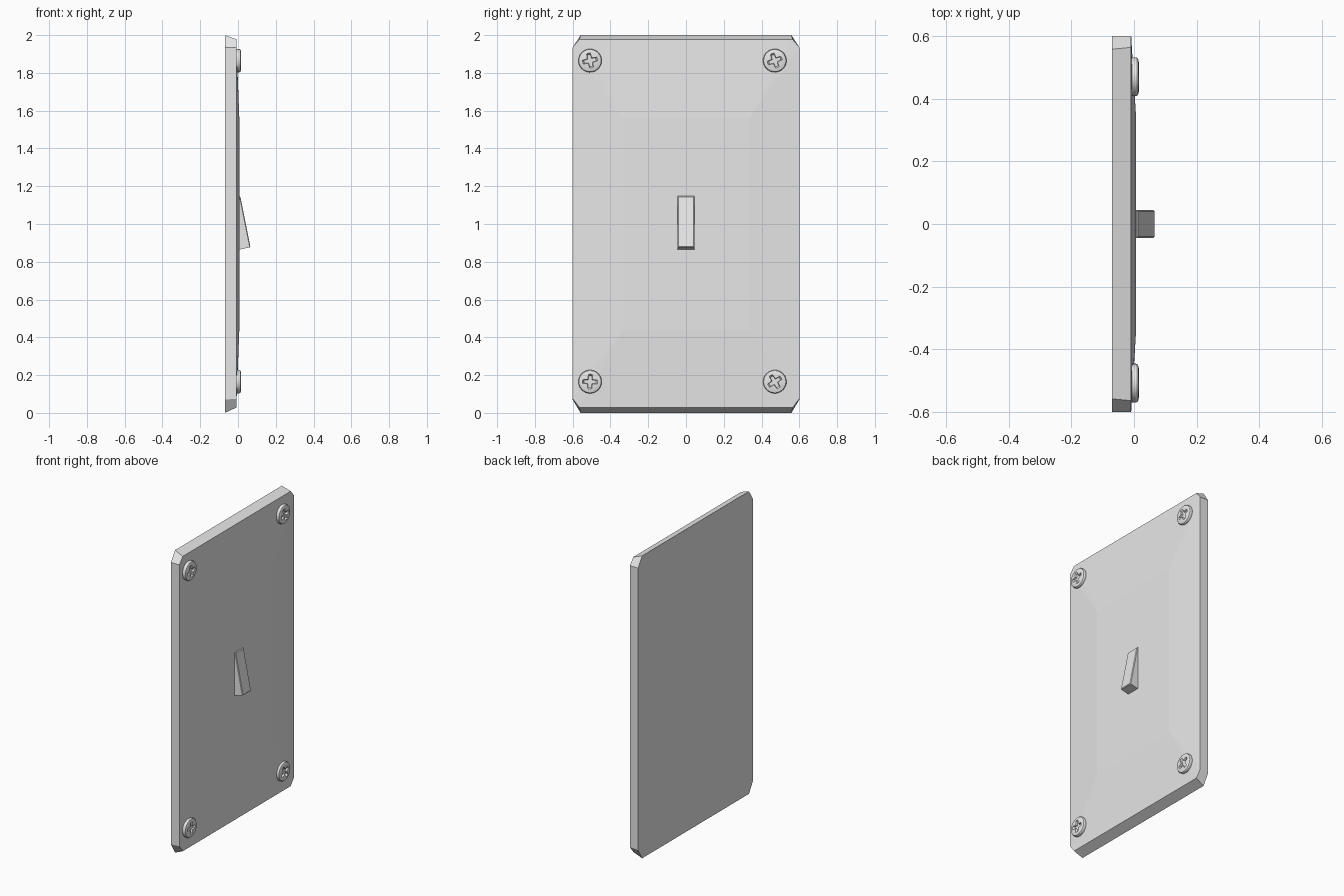
import bpy, bmesh, math

if "Cube" in bpy.data.objects:
    bpy.data.objects.remove(bpy.data.objects["Cube"])

# One plain grey for every part
grey = bpy.data.materials.new("light grey")
grey.diffuse_color = (0.8, 0.8, 0.8, 1)
grey.use_nodes = True
grey.node_tree.nodes["Principled BSDF"].inputs["Base Color"].default_value = grey.diffuse_color


def finish(name, bm, smooth=None):
    bmesh.ops.remove_doubles(bm, verts=bm.verts, dist=1e-5)
    bmesh.ops.recalc_face_normals(bm, faces=bm.faces)
    me = bpy.data.meshes.new(name)
    bm.to_mesh(me)
    bm.free()
    me.materials.append(grey)
    ob = bpy.data.objects.new(name, me)
    bpy.context.collection.objects.link(ob)
    if smooth:
        bpy.ops.object.select_all(action='DESELECT')
        ob.select_set(True)
        bpy.context.view_layer.objects.active = ob
        bpy.ops.object.shade_smooth_by_angle(angle=math.radians(smooth))
    return ob


def loft(bm, rings):
    """Skin a list of equal-length point rings and cap both ends."""
    vs = [[bm.verts.new(p) for p in r] for r in rings]
    n = len(vs[0])
    for a, b in zip(vs, vs[1:]):
        for i in range(n):
            j = (i + 1) % n
            bm.faces.new((a[i], a[j], b[j], b[i]))
    bm.faces.new(vs[0])
    bm.faces.new(vs[-1])


def outline(x, hy, z0, z1, cy, cz0, cz1):
    """Rectangle facing +x with cut corners."""
    return [(x, hy, z0 + cz0), (x, hy, z1 - cz1), (x, hy - cy, z1), (x, -hy + cy, z1),
            (x, -hy, z1 - cz1), (x, -hy, z0 + cz0), (x, -hy + cy, z0), (x, hy - cy, z0)]


# Wall plate: back edge, front edge, shallow raised field
bm = bmesh.new()
loft(bm, [outline(-0.07, 0.6, 0.0, 2.0, 0.042, 0.07, 0.065),
          outline(-0.009, 0.6, 0.028, 1.978, 0.036, 0.047, 0.043),
          outline(0.007, 0.335, 0.44, 1.56, 0, 0, 0)])
bmesh.ops.dissolve_degenerate(bm, dist=1e-5, edges=bm.edges)
finish("wall_plate", bm)

# Toggle lever: wedge profile extruded across y
bm = bmesh.new()
profile = [(-0.01, 1.147), (0.012, 1.147), (0.066, 0.877), (0.0, 0.863), (-0.01, 0.863)]
loft(bm, [[(x, y, z) for x, z in profile] for y in (-0.044, 0.044)])
edges = [e for e in bm.edges if all(v.co.x > 0.005 for v in e.verts)]
bmesh.ops.bevel(bm, geom=edges, offset=0.004, segments=1, affect='EDGES')
finish("toggle_lever", bm)


# Cross-head screws: rounded head with a recessed cross
CROSS = [0.040, 0.040, 0.023, 0.018, 0.023, 0.040]


def screw(name, y, z, turn):
    def ring(x, radius):
        pts = []
        for i in range(24):
            a = math.radians(15 * i - 7.5 + turn)
            r = radius(i)
            pts.append((x, y + r * math.cos(a), z + r * math.sin(a)))
        return pts
    levels = [(-0.02, 0.062), (0.007, 0.062), (0.012, 0.059), (0.015, 0.052)]
    rings = [ring(x, lambda i, r=r: r) for x, r in levels]
    rings.append(ring(0.0155, lambda i: CROSS[i % 6]))
    rings.append(ring(0.004, lambda i: CROSS[i % 6] * 0.8))
    bm = bmesh.new()
    loft(bm, rings)
    finish(name, bm, 30)


for name, y, z, turn in (("screw_top_left", -0.508, 1.865, 20),
                         ("screw_top_right", 0.47, 1.865, 28),
                         ("screw_bottom_left", -0.508, 0.165, 5),
                         ("screw_bottom_right", 0.47, 0.165, 40)):
    screw(name, y, z, turn)
